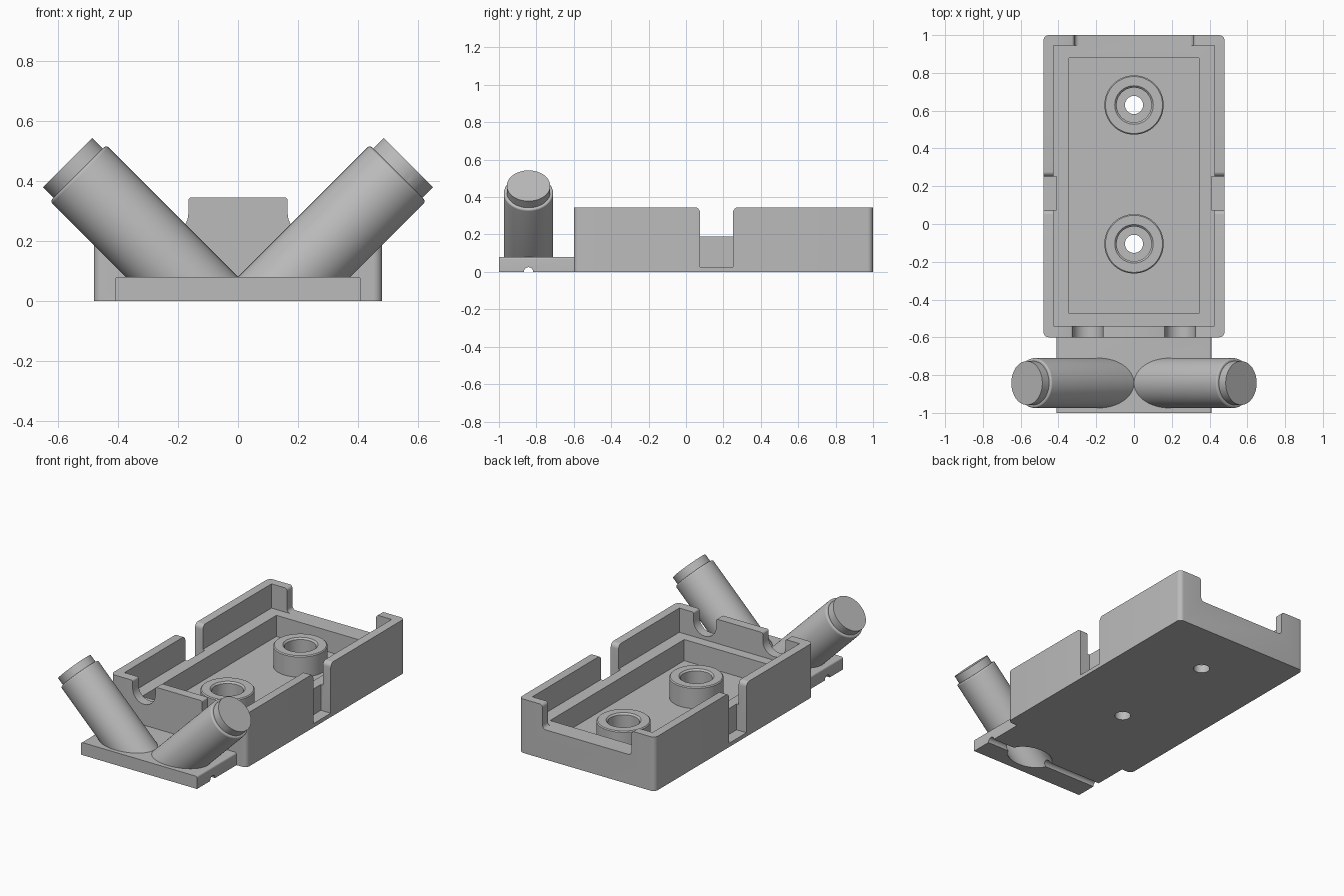
import bpy, bmesh, math
from mathutils import Matrix, Vector

cube = bpy.data.objects.get("Cube")
if cube:
    bpy.data.objects.remove(cube, do_unlink=True)

grey = bpy.data.materials.new("plain grey")
grey.use_nodes = True
COLOUR = (0.5, 0.5, 0.5, 1)
grey.diffuse_color = COLOUR
grey.node_tree.nodes["Principled BSDF"].inputs["Base Color"].default_value = COLOUR

TOP, LEDGE, FLOOR = 0.345, 0.19, 0.055


def finish(name, bm):
    bmesh.ops.remove_doubles(bm, verts=bm.verts, dist=1e-5)
    bmesh.ops.recalc_face_normals(bm, faces=bm.faces)
    mesh = bpy.data.meshes.new(name)
    bm.to_mesh(mesh)
    bm.free()
    mesh.materials.append(grey)
    ob = bpy.data.objects.new(name, mesh)
    bpy.context.collection.objects.link(ob)
    return ob


def rounded(points, steps=6):
    """Outline with a fillet of the given radius at each (u, v, radius)."""
    out = []
    for i, (u, v, r) in enumerate(points):
        p = Vector((u, v))
        if r == 0:
            out.append(p)
            continue
        a = (Vector(points[i - 1][:2]) - p).normalized()
        b = (Vector(points[(i + 1) % len(points)][:2]) - p).normalized()
        half = a.angle(b) / 2
        centre = p + (a + b).normalized() * (r / math.sin(half))
        start = p + a * (r / math.tan(half)) - centre
        end = p + b * (r / math.tan(half)) - centre
        sweep = math.pi - 2 * half
        for k in range(steps + 1):
            t = k / steps
            w = (math.sin((1 - t) * sweep) * start + math.sin(t * sweep) * end) / math.sin(sweep)
            out.append(centre + w)
    return out


def prism(name, points, axis, lo, hi):
    place = {"x": lambda u, v, t: (t, u, v),
             "y": lambda u, v, t: (u, t, v),
             "z": lambda u, v, t: (u, v, t)}[axis]
    bm = bmesh.new()
    outline = rounded(points)
    ends = [[bm.verts.new(place(p.x, p.y, t)) for p in outline] for t in (lo, hi)]
    for ring in ends:
        bm.faces.new(ring)
    for i in range(len(outline)):
        bm.faces.new((ends[0][i - 1], ends[0][i], ends[1][i], ends[1][i - 1]))
    return finish(name, bm)


def rect(u0, u1, v0, v1, r=0):
    return [(u0, v0, r), (u1, v0, r), (u1, v1, r), (u0, v1, r)]


def slot(mid, w, bottom, r_bottom, r_top):
    """Open-topped notch outline whose upper corners flare outwards."""
    top, out = TOP + 0.001, w + r_top + 0.01
    return [(mid - w, bottom, r_bottom), (mid + w, bottom, r_bottom),
            (mid + w, top, r_top), (mid + out, top, 0), (mid + out, top + 0.1, 0),
            (mid - out, top + 0.1, 0), (mid - out, top, 0), (mid - w, top, r_top)]


def lathe(name, profile, matrix, closed=False, sides=64):
    bm = bmesh.new()
    verts = [bm.verts.new((r, 0, z)) for r, z in profile]
    pairs = list(zip(verts, verts[1:] + verts[:1]))
    edges = [bm.edges.new(p) for p in (pairs if closed else pairs[:-1])]
    bmesh.ops.spin(bm, geom=verts + edges, cent=(0, 0, 0), axis=(0, 0, 1),
                   angle=2 * math.pi, steps=sides)
    bm.transform(matrix)
    return finish(name, bm)


def boolean(target, cutter, operation="DIFFERENCE"):
    mod = target.modifiers.new("cut", "BOOLEAN")
    mod.operation, mod.object, mod.solver = operation, cutter, "EXACT"
    bpy.context.view_layer.objects.active = target
    bpy.ops.object.modifier_apply(modifier=mod.name)
    bpy.data.objects.remove(cutter, do_unlink=True)


# Tray with a stepped cavity
tray = prism("tray", rect(-0.48, 0.48, -0.6, 1.0, 0.03), "z", 0, TOP)
boolean(tray, prism("upper_cavity", rect(-0.425, 0.425, -0.54, 0.945), "z", LEDGE, 0.5))
boolean(tray, prism("lower_cavity", rect(-0.345, 0.345, -0.475, 0.88), "z", FLOOR, 0.4))

# Back opening, side notches and cable notches in the front wall
boolean(tray, prism("back_opening", slot(0, 0.315, LEDGE, 0.025, 0.02), "y", 0.9, 1.1))
for s in (-1, 1):
    lo, hi = sorted((s * 0.41, s * 0.6))
    boolean(tray, prism("side_notch", slot(0.163, 0.088, 0.025, 0, 0.03), "x", lo, hi))
    boolean(tray, prism("front_notch", slot(s * 0.245, 0.08, 0.213, 0.0798, 0.012),
                        "y", -0.7, -0.5))

# Screw standoffs over through holes
parts = [tray]
for name, y in (("front_standoff", -0.105), ("back_standoff", 0.63)):
    at = Matrix.Translation((0, y, 0))
    boolean(tray, lathe("hole", [(0, -0.1), (0.048, -0.1), (0.048, 0.2), (0, 0.2)], at))
    ring = [(0.157, FLOOR - 0.01), (0.157, LEDGE - 0.006), (0.151, LEDGE),
            (0.102, LEDGE), (0.092, LEDGE - 0.01), (0.092, FLOOR - 0.01)]
    parts.append(lathe(name, ring, at, closed=True))

# Front plate with two splayed tubes
plate = prism("tube_plate", [(-0.41, -0.05, 0), (0.41, -0.05, 0),
                             (0.41, 0.08, 0.012), (-0.41, 0.08, 0.012)], "y", -1.0, -0.595)
frames = [Matrix.Translation((s * 0.532, -0.842, 0.425))
          @ Matrix.Rotation(s * math.pi / 4, 4, "Y") for s in (-1, 1)]
R, BORE, LIP = 0.132, 0.106, 0.01
arc = [k * math.pi / 10 for k in range(6)]
for m in frames:
    rim = [(R - LIP + LIP * math.cos(a), -LIP + LIP * math.sin(a)) for a in arc]
    boolean(plate, lathe("tube", [(0, -0.8), (R, -0.8)] + rim + [(0, 0)], m), "UNION")
for m in frames:
    flare = [(BORE + LIP - LIP * math.cos(a), -LIP + LIP * math.sin(a)) for a in arc]
    boolean(plate, lathe("bore", [(0, -0.9), (BORE, -0.9)] + flare
                         + [(BORE + LIP, 0.05), (0, 0.05)], m))
boolean(plate, prism("ground_cut", rect(-2, 2, -2, 2), "z", -1, 0))

# Tie groove across the underside
across = Matrix.Translation((-0.6, -0.842, 0)) @ Matrix.Rotation(math.pi / 2, 4, "Y")
boolean(plate, lathe("groove", [(0, 0), (0.025, 0), (0.025, 1.2), (0, 1.2)], across, sides=24))
parts.append(plate)

# Smooth the curved surfaces and keep crisp edges
bpy.ops.object.select_all(action="DESELECT")
for ob in parts:
    ob.select_set(True)
bpy.context.view_layer.objects.active = tray
bpy.ops.object.shade_smooth_by_angle()
